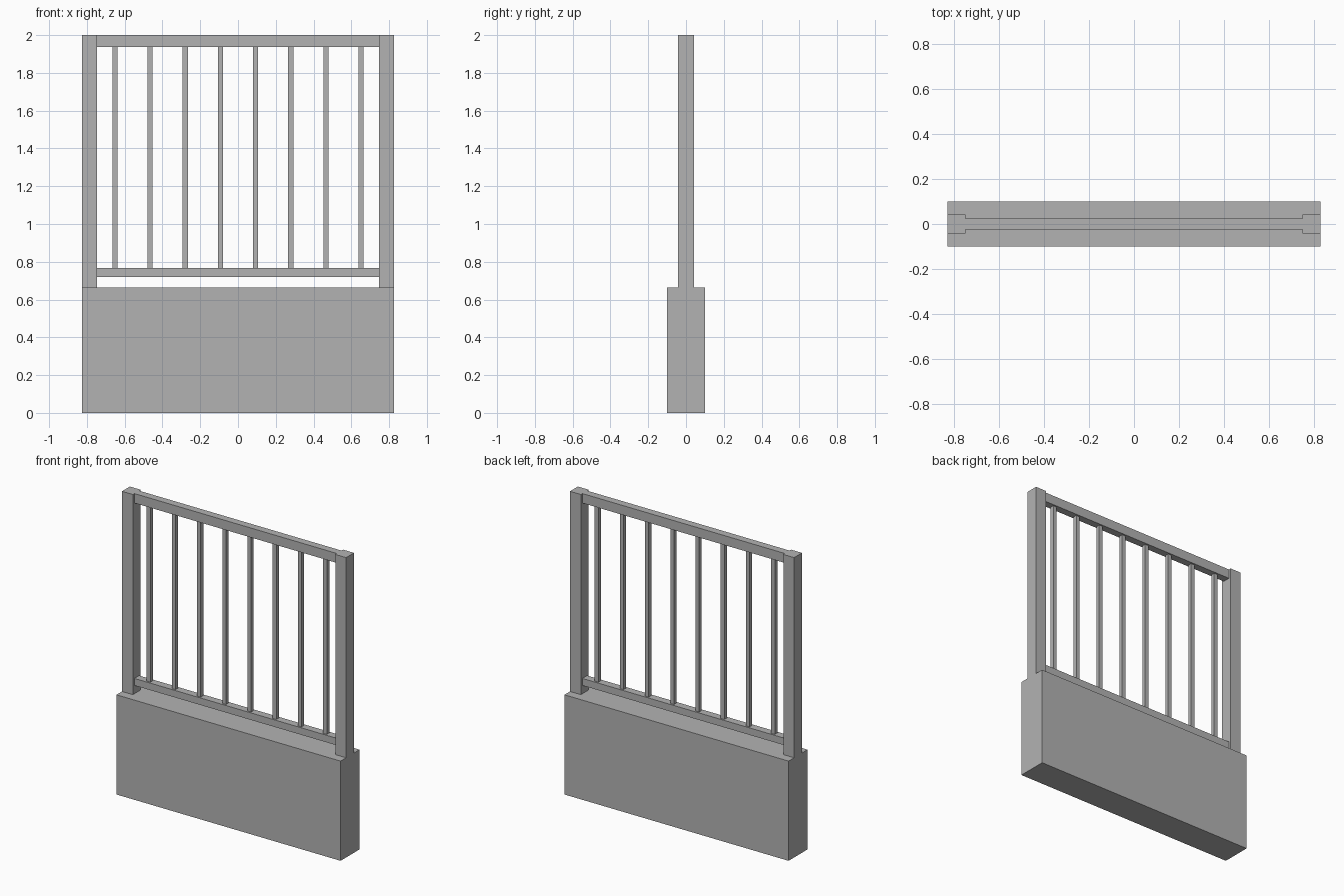
import bpy

cube = bpy.data.objects.get("Cube")
if cube:
    bpy.data.objects.remove(cube, do_unlink=True)

# One plain grey for everything
GREY = (0.45, 0.45, 0.45, 1)
grey = bpy.data.materials.new("plain_grey")
grey.use_nodes = True
grey.diffuse_color = GREY
grey.node_tree.nodes["Principled BSDF"].inputs["Base Color"].default_value = GREY


def box(name, x, width, depth, bottom, top):
    """Box centred on y = 0, spanning bottom to top."""
    bpy.ops.mesh.primitive_cube_add(size=1, location=(x, 0, (bottom + top) / 2))
    obj = bpy.context.object
    obj.name = name
    obj.scale = (width, depth, top - bottom)
    bpy.ops.object.transform_apply(location=False, rotation=False, scale=True)
    obj.data.materials.append(grey)
    return obj


WALL_TOP = 0.665
HALF_WIDTH = 0.827
POST_WIDTH = 0.08
RAIL_LENGTH = 2 * (HALF_WIDTH - POST_WIDTH)

# Low wall
box("base_wall", 0, 2 * HALF_WIDTH, 0.2, 0, WALL_TOP)

# End posts
for side, sign in (("left", 1), ("right", -1)):
    box(side + "_post", sign * (HALF_WIDTH - POST_WIDTH / 2),
        POST_WIDTH, 0.083, WALL_TOP, 2)

# Horizontal rails
box("top_rail", 0, RAIL_LENGTH, 0.05, 1.937, 2)
box("bottom_rail", 0, RAIL_LENGTH, 0.05, 0.72, 0.767)

# Evenly spaced upright bars
BARS = 8
SPACING = 0.186
for i in range(BARS):
    box(f"bar_{i + 1}", (i - (BARS - 1) / 2) * SPACING, 0.027, 0.027, 0.767, 1.937)
